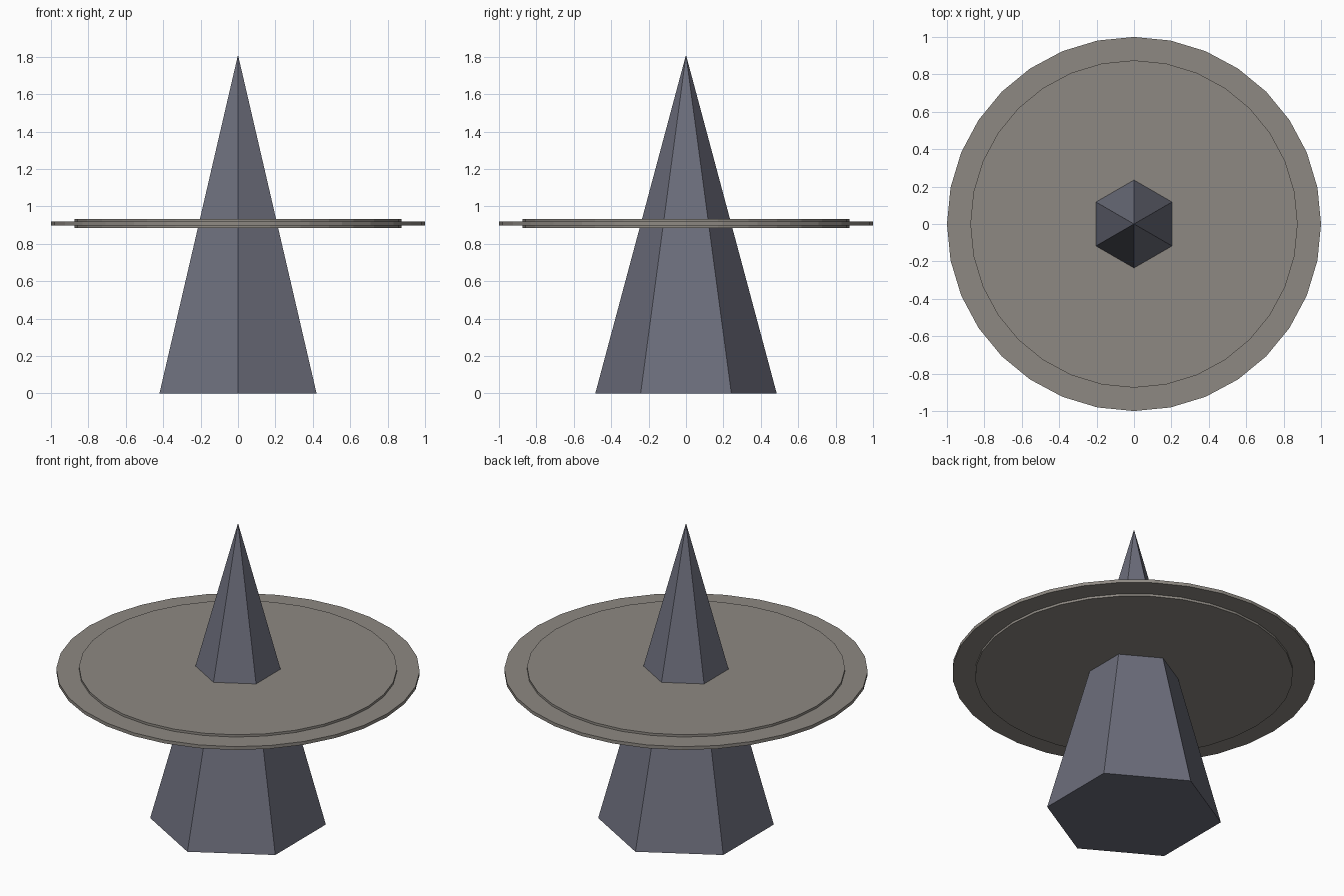
import bpy, math

if "Cube" in bpy.data.objects:
    bpy.data.objects.remove(bpy.data.objects["Cube"])


def material(name, color):
    m = bpy.data.materials.new(name)
    m.diffuse_color = (*color, 1)
    m.use_nodes = True
    m.node_tree.nodes["Principled BSDF"].inputs["Base Color"].default_value = m.diffuse_color
    return m


slate = material("slate_blue_grey", (0.15, 0.155, 0.20))
stone = material("warm_stone_grey", (0.27, 0.25, 0.225))


def finish(name, mat):
    o = bpy.context.object
    o.name = name
    o.data.materials.append(mat)
    return o


def disc(name, radius, thickness):
    bpy.ops.mesh.primitive_cylinder_add(vertices=32, radius=radius, depth=thickness,
                                        location=(0, 0, DISC_Z))
    return finish(name, stone)


HEIGHT, DISC_Z = 1.81, 0.909

# Six-sided spire standing on the ground, corners facing front and back
bpy.ops.mesh.primitive_cone_add(vertices=6, radius1=0.485, radius2=0, depth=HEIGHT,
                                location=(0, 0, HEIGHT / 2))
finish("spire", slate)

# Thick inner plate with a thin wider rim around it
disc("inner_plate", 0.875, 0.048)
disc("outer_rim", 1.0, 0.02)
